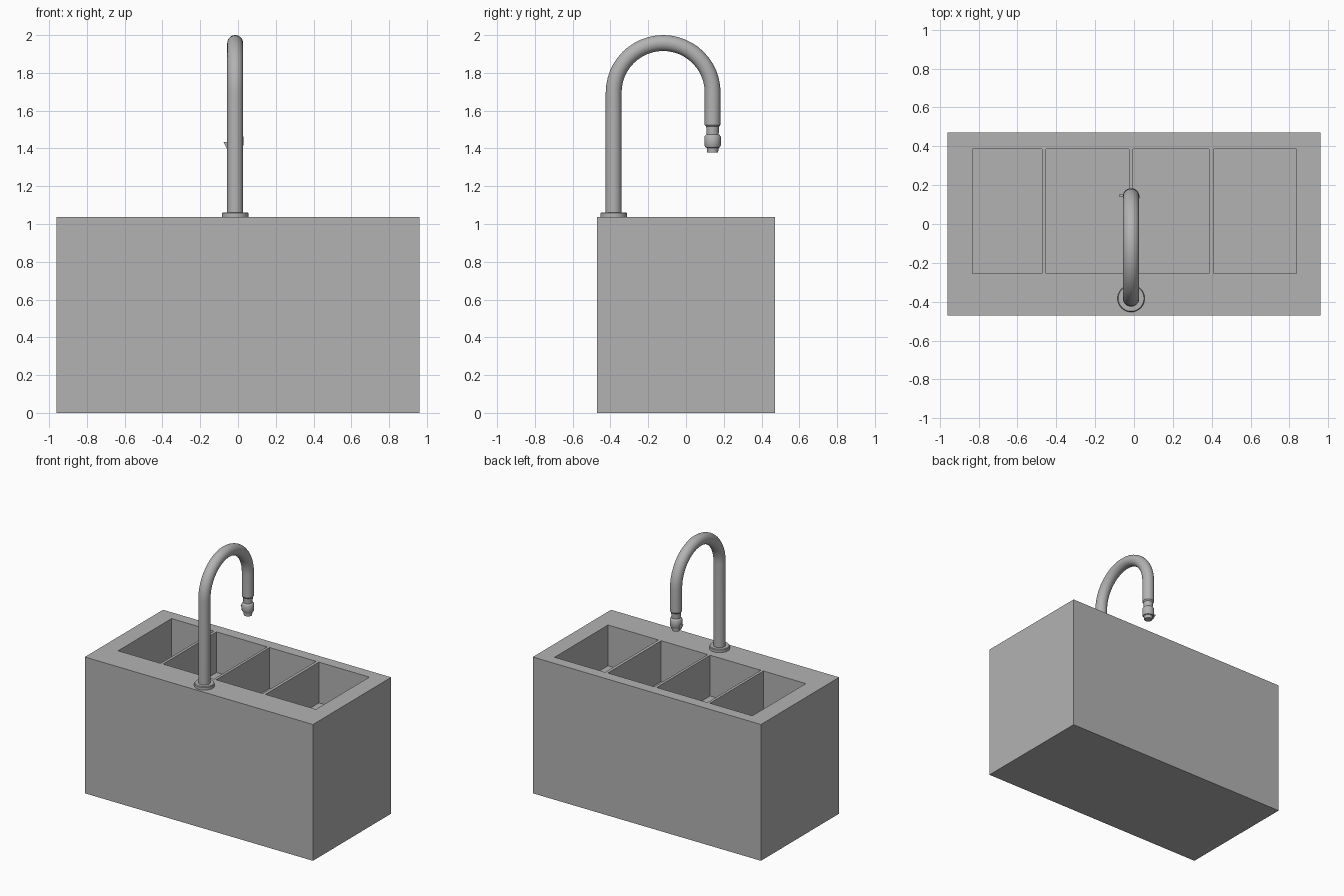
import bpy, bmesh, math
from mathutils import Vector

if "Cube" in bpy.data.objects:
    bpy.data.objects.remove(bpy.data.objects["Cube"])

H = 1.037                       # worktop height
FX, FY, SY = -0.015, -0.383, 0.141   # tap x, post y, spout y
R = 0.042                       # tube radius
SIDES = 32

grey = bpy.data.materials.new("grey")
grey.diffuse_color = (0.45, 0.45, 0.45, 1)
grey.use_nodes = True
grey.node_tree.nodes["Principled BSDF"].inputs["Base Color"].default_value = grey.diffuse_color


def finish(bm, name, smooth=False):
    bmesh.ops.recalc_face_normals(bm, faces=bm.faces[:])
    me = bpy.data.meshes.new(name)
    bm.to_mesh(me)
    bm.free()
    me.materials.append(grey)
    ob = bpy.data.objects.new(name, me)
    bpy.context.collection.objects.link(ob)
    if smooth:
        bpy.ops.object.select_all(action='DESELECT')
        bpy.context.view_layer.objects.active = ob
        ob.select_set(True)
        bpy.ops.object.shade_smooth_by_angle(angle=math.radians(35))
    return ob


def rings_to_solid(name, rings):
    """Skin a list of vertex rings and cap both ends."""
    bm = bmesh.new()
    loops = [[bm.verts.new(p) for p in ring] for ring in rings]
    for a, b in zip(loops, loops[1:]):
        for i in range(len(a)):
            j = (i + 1) % len(a)
            bm.faces.new((a[i], a[j], b[j], b[i]))
    bm.faces.new(loops[0])
    bm.faces.new(loops[-1])
    return finish(bm, name, True)


def ring(centre, u, v, r):
    return [centre + r * (math.cos(t) * u + math.sin(t) * v)
            for t in (2 * math.pi * i / SIDES for i in range(SIDES))]


def lathe(name, y, profile):
    X, Y = Vector((1, 0, 0)), Vector((0, 1, 0))
    rings_to_solid(name, [ring(Vector((FX, y, z)), X, Y, r) for r, z in profile])


# Cabinet: gridded top with four basins pushed down, then the outer walls
xs = [-0.96, -0.83, -0.473, -0.452, -0.025, -0.005, 0.387, 0.41, 0.835, 0.96]
ys = [-0.47, -0.255, 0.387, 0.47]
bm = bmesh.new()
grid = [[bm.verts.new((x, y, H)) for y in ys] for x in xs]
basins = []
for i in range(len(xs) - 1):
    for j in range(len(ys) - 1):
        f = bm.faces.new((grid[i][j], grid[i + 1][j], grid[i + 1][j + 1], grid[i][j + 1]))
        if j == 1 and i % 2 == 1:
            basins.append(f)
rim = [e for e in bm.edges if e.is_boundary]
for f in basins:
    top = list(f.verts)
    low = [bm.verts.new(v.co - Vector((0, 0, 0.31))) for v in top]
    for k in range(4):
        n = (k + 1) % 4
        bm.faces.new((top[k], top[n], low[n], low[k]))
    bm.faces.new(low)
    bm.faces.remove(f)
ext = bmesh.ops.extrude_edge_only(bm, edges=rim)["geom"]
for v in ext:
    if isinstance(v, bmesh.types.BMVert):
        v.co.z = 0
bmesh.ops.contextual_create(bm, geom=[e for e in bm.edges if e.is_boundary])
finish(bm, "sink_cabinet")

# Gooseneck pipe: post, half circle, drop
X = Vector((1, 0, 0))
rad = (SY - FY) / 2
cy, cz = (SY + FY) / 2, 2.0 - R - rad
path = [(FY, H, math.pi)]
path += [(cy + rad * math.cos(a), cz + rad * math.sin(a), a)
         for a in (math.pi * (1 - i / 24) for i in range(25))]
path += [(SY, 1.525, 0)]
rings = [ring(Vector((FX, y, z)), X, Vector((0, math.cos(a), math.sin(a))), R)
         for y, z, a in path]
rings_to_solid("gooseneck_pipe", rings)

# Flange at the foot of the post
lathe("base_flange", FY, [(0.07, H), (0.07, 1.057), (0.066, 1.062), (0.04, 1.062)])

# Spray head: chamfer, neck, collar, nozzle
lathe("spray_head", SY, [(R, 1.525), (0.034, 1.515), (0.032, 1.475), (0.036, 1.473),
                         (0.043, 1.463), (0.043, 1.415), (0.037, 1.405),
                         (0.031, 1.403), (0.029, 1.378)])

# Small wedge lever on the left of the spray head
outline = [(-0.077, 1.435), (-0.05, 1.435), (-0.05, 1.395), (-0.057, 1.395)]
bm = bmesh.new()
sides = [[bm.verts.new((x, y, z)) for x, z in outline] for y in (0.141, 0.151)]
bm.faces.new(sides[0])
bm.faces.new(sides[1])
for k in range(4):
    n = (k + 1) % 4
    bm.faces.new((sides[0][k], sides[0][n], sides[1][n], sides[1][k]))
finish(bm, "spray_lever")
